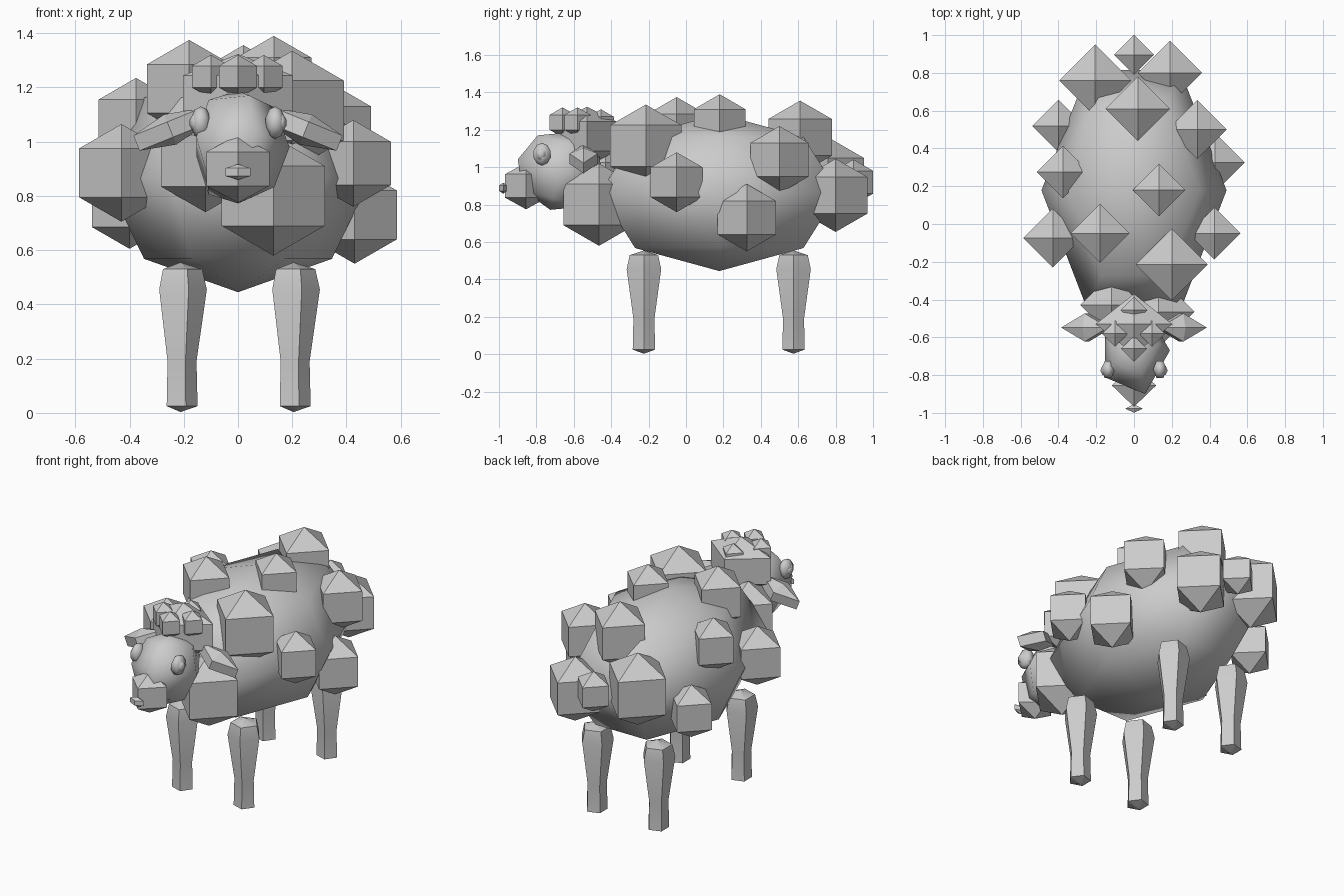
import bpy, math
from mathutils import Matrix

cube = bpy.data.objects.get("Cube")
if cube:
    bpy.data.objects.remove(cube, do_unlink=True)

wool = bpy.data.materials.new("plain_grey")
wool.use_nodes = True
GREY = (0.6, 0.6, 0.6, 1)
wool.diffuse_color = GREY
wool.node_tree.nodes["Principled BSDF"].inputs["Base Color"].default_value = GREY


def ball(name, loc, radii, segments=4, rings=3, tilt=(0, 0, 0), smooth=False):
    """Low-poly sphere, first corner towards +x, with its own scale and tilt."""
    bpy.ops.mesh.primitive_uv_sphere_add(segments=segments, ring_count=rings,
                                         radius=1, location=loc, rotation=tilt)
    ob = bpy.context.object
    ob.name = name
    ob.data.transform(Matrix.Diagonal((*radii, 1)) @ Matrix.Rotation(-math.pi / 2, 4, "Z"))
    ob.data.materials.append(wool)
    if smooth:
        bpy.ops.object.shade_smooth()
    else:
        bpy.ops.object.shade_flat()
    return ob


def turned(name, loc, profile, segments):
    """Solid of revolution from (radius, height) rings between two tips."""
    verts, faces = [], []
    for r, z in profile:
        for i in range(segments):
            a = math.tau * i / segments
            verts.append((r * math.cos(a), r * math.sin(a), z))
    for k in range(len(profile) - 1):
        for i in range(segments):
            j = (i + 1) % segments
            a, b = k * segments, (k + 1) * segments
            faces.append((a + i, a + j, b + j, b + i))
    mesh = bpy.data.meshes.new(name)
    mesh.from_pydata(verts, [], faces)
    ob = bpy.data.objects.new(name, mesh)
    ob.location = loc
    bpy.context.collection.objects.link(ob)
    mesh.materials.append(wool)
    bpy.ops.object.select_all(action="DESELECT")
    ob.select_set(True)
    bpy.context.view_layer.objects.active = ob
    bpy.ops.object.shade_smooth_by_angle(angle=math.radians(30))


# Body: six-sided smooth barrel
ball("body", (0, 0.178, 0.865), (0.49, 0.735, 0.42), 6, 4, smooth=True)

# Wool tufts: x, y, z, radius
tufts = [
    (-0.206, 0.76, 0.94, 0.22), (0, 0.895, 0.92, 0.122),
    (0.19, 0.8, 0.85, 0.196), (0.02, 0.61, 1.16, 0.196),
    (-0.4, 0.52, 0.765, 0.16), (0.335, 0.5, 1.04, 0.18),
    (0.43, 0.325, 0.73, 0.18), (-0.376, 0.275, 1.075, 0.16),
    (0.132, 0.18, 1.23, 0.16), (-0.43, -0.075, 0.885, 0.18),
    (-0.18, -0.05, 1.195, 0.18), (0.425, -0.05, 0.92, 0.16),
    (0.2, -0.215, 1.115, 0.22), (-0.12, -0.43, 0.93, 0.19),
    (0.13, -0.465, 0.8, 0.22),
]
for n, (x, y, z, r) in enumerate(tufts):
    ball(f"wool_tuft_{n + 1}", (x, y, z), (r, r, r))

# Head with muzzle and nose
ball("head", (0, -0.67, 0.98), (0.19, 0.25, 0.215), 5, 4,
     tilt=(math.radians(-15), 0, 0), smooth=True)
ball("muzzle", (0, -0.855, 0.9), (0.135, 0.13, 0.125))
ball("nose", (0, -0.977, 0.888), (0.054, 0.026, 0.029))

# Wool cap and its small curls
ball("wool_cap", (0, -0.53, 1.165), (0.235, 0.185, 0.158))
for n, (x, y, z) in enumerate([(-0.1, -0.58, 1.24), (0.095, -0.58, 1.24),
                               (0, -0.66, 1.24), (0, -0.455, 1.23)]):
    ball(f"cap_curl_{n + 1}", (x, y, z), (0.08, 0.08, 0.08))

# Mirrored eyes and ears
for side, s in (("left", 1), ("right", -1)):
    ball(f"{side}_eye", (s * 0.137, -0.77, 1.07), (0.038, 0.055, 0.06), 6, 5, smooth=True)
    ball(f"{side}_pupil", (s * 0.155, -0.775, 1.07), (0.025, 0.03, 0.033), 6, 5, smooth=True)
    ball(f"{side}_ear", (s * 0.25, -0.548, 1.045), (0.155, 0.086, 0.06),
         tilt=(0, s * math.radians(22), 0))

# Legs: five-sided, thick at the top and slim at the hoof
leg = [(0, 0.003), (0.063, 0.025), (0.059, 0.19), (0.097, 0.455), (0.08, 0.53), (0, 0.555)]
for end, y in (("front", -0.225), ("back", 0.575)):
    for side, x in (("left", 0.205), ("right", -0.212)):
        turned(f"{end}_{side}_leg", (x, y, 0), leg, 5)
